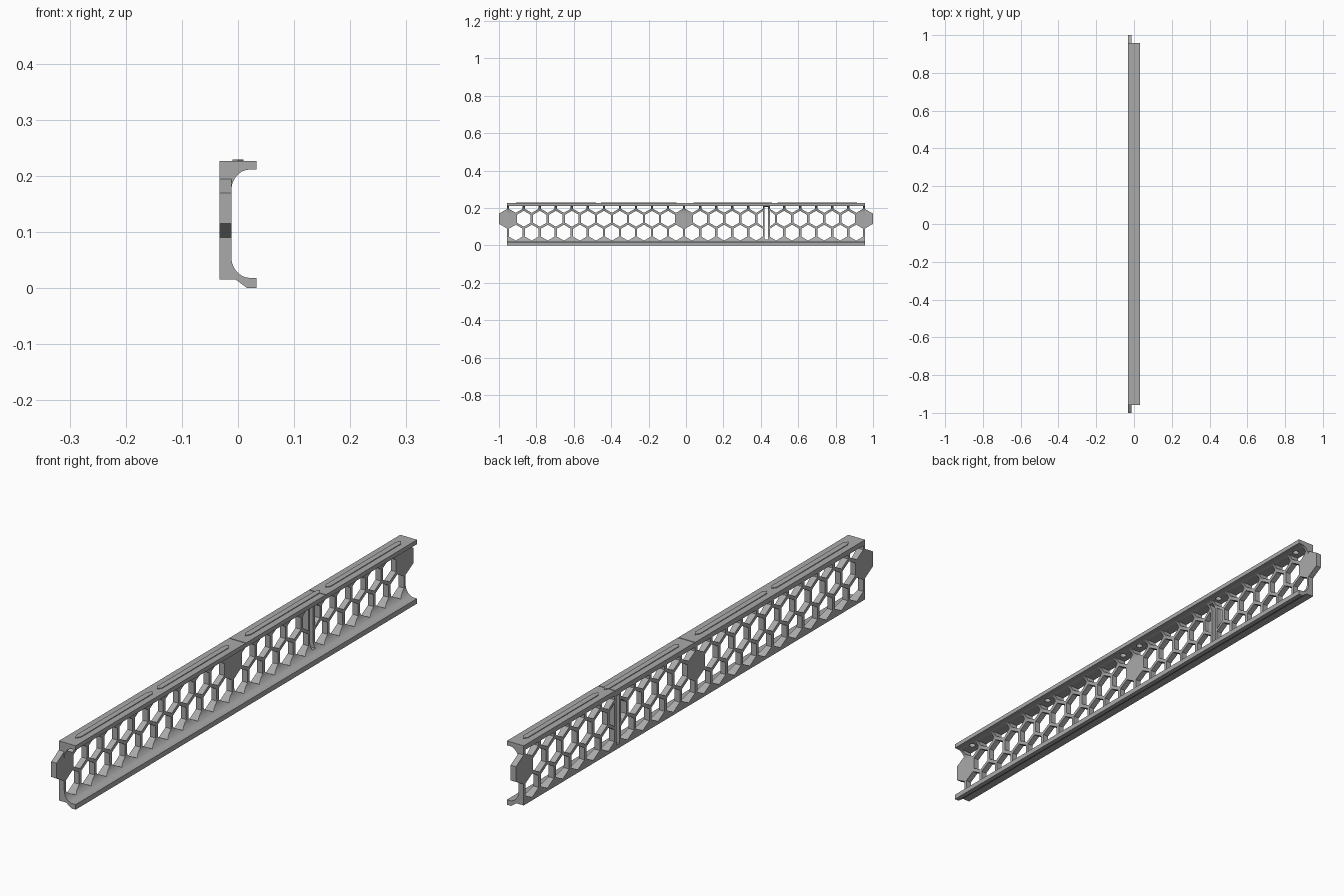
import bpy
import bmesh
import math
from mathutils import Vector

if "Cube" in bpy.data.objects:
    bpy.data.objects.remove(bpy.data.objects["Cube"])

PITCH = 0.0857           # spacing of the honeycomb
ROW = PITCH * math.sqrt(3) / 2
END = 0.953              # centre of the end hexagons
MID_Z = 0.142            # height of the upper full row
HALF = 0.957             # half length of the rail
BACK, FRONT = -0.033, -0.012
TOP = 0.2265

grey = bpy.data.materials.new("light grey plastic")
grey.use_nodes = True
colour = (0.4, 0.4, 0.4, 1)
grey.diffuse_color = colour
grey.node_tree.nodes["Principled BSDF"].inputs["Base Color"].default_value = colour


def prism(bm, points, offset):
    """Extrude a closed outline of 3D points along an offset."""
    face = bm.faces.new([bm.verts.new(p) for p in points])
    new = bmesh.ops.extrude_face_region(bm, geom=[face])["geom"]
    verts = [v for v in new if isinstance(v, bmesh.types.BMVert)]
    bmesh.ops.translate(bm, verts=verts, vec=Vector(offset))


def box(bm, x0, x1, y0, y1, z0, z1):
    prism(bm, [(x0, y0, z0), (x1, y0, z0), (x1, y1, z0), (x0, y1, z0)], (0, 0, z1 - z0))


def hexagon(y, z, inradius):
    r = inradius / math.cos(math.pi / 6)
    angles = [math.radians(30 + 60 * i) for i in range(6)]
    return [(y + r * math.cos(a), z + r * math.sin(a)) for a in angles]


def make(name, bm):
    bmesh.ops.recalc_face_normals(bm, faces=bm.faces)
    mesh = bpy.data.meshes.new(name)
    bm.to_mesh(mesh)
    bm.free()
    mesh.materials.append(grey)
    obj = bpy.data.objects.new(name, mesh)
    bpy.context.collection.objects.link(obj)
    return obj


def cut(obj, bm):
    """Subtract a temporary cutter and keep the result."""
    cutter = make("cutter", bm)
    cutter.hide_render = True
    mod = obj.modifiers.new("cut", "BOOLEAN")
    mod.operation, mod.solver, mod.object = "DIFFERENCE", "EXACT", cutter
    graph = bpy.context.evaluated_depsgraph_get()
    result = bpy.data.meshes.new_from_object(obj.evaluated_get(graph))
    obj.modifiers.clear()
    obj.data = result
    bpy.data.objects.remove(cutter)


# C-shaped rail with rounded inner corners
def fillet(cz, sign):
    arc = [math.pi / 2 * i / 10 for i in range(11)]
    return [(0.021 - 0.033 * math.sin(a), cz + sign * 0.038 * math.cos(a)) for a in arc]


outline = [(0.033, 0), (0.016, 0), (-0.004, 0.015), (BACK, 0.015), (BACK, TOP),
           (0.033, TOP), (0.033, 0.211)]
outline += fillet(0.173, 1) + fillet(0.056, -1)[::-1] + [(0.033, 0.018)]
bm = bmesh.new()
prism(bm, [(x, -HALF, z) for x, z in outline], (0, 2 * HALF, 0))
rail = make("honeycomb_rail", bm)

# Honeycomb openings: the long part starts at -y, the short part at +y
SPLIT_A, SPLIT_B = 0.411, 0.448
bm = bmesh.new()


def cell(y, z, low, high):
    pts = [(min(max(py, low), high), min(pz, 0.209))
           for py, pz in hexagon(y, z, 0.0367)]
    prism(bm, [(-0.06, py, pz) for py, pz in pts], (0.12, 0, 0))


for side, count, solid in ((-1, 16, (0, 11)), (1, 6, (0,))):
    low, high = (-1, SPLIT_A) if side < 0 else (SPLIT_B, 1)
    for k in range(count + 1):
        y = side * (END - k * PITCH)
        if k not in solid:
            cell(y, MID_Z, low, high)
        if k < count:
            y -= side * PITCH / 2
            cell(y, MID_Z - ROW, low, high)
            cell(y, MID_Z + ROW, low, high)

# Narrow window between the two joining bars, and seams across the top
box(bm, -0.06, 0.06, 0.421, 0.438, 0.03, 0.205)
for y in (-0.003, 0.445):
    box(bm, -0.06, 0.06, y - 0.0015, y + 0.0015, 0.224, 0.24)
cut(rail, bm)

# Blind round holes in the underside of the top flange
bm = bmesh.new()
for y in (-0.9, -0.48, -0.06, 0.03, 0.47, 0.9):
    ring = [math.tau * i / 24 for i in range(24)]
    prism(bm, [(0.011 * math.cos(a), y + 0.011 * math.sin(a), 0.19) for a in ring],
          (0, 0, 0.032))
cut(rail, bm)

# Solid hexagon tabs at both ends
parts = [rail]
for name, side in (("front_end_tab", -1), ("back_end_tab", 1)):
    bm = bmesh.new()
    prism(bm, [(BACK, y, z) for y, z in hexagon(side * END, MID_Z, 1 - END)],
          (FRONT - BACK, 0, 0))
    parts.append(make(name, bm))

# Long raised strips with tapered ends on the top
for i, (y0, y1) in enumerate(((-0.91, -0.48), (-0.455, -0.05), (0.04, 0.46), (0.49, 0.915))):
    bm = bmesh.new()
    w, t = 0.01, 0.015
    prism(bm, [(0, y0, TOP), (w, y0 + t, TOP), (w, y1 - t, TOP),
               (0, y1, TOP), (-w, y1 - t, TOP), (-w, y0 + t, TOP)], (0, 0, 0.0025))
    parts.append(make("top_strip_%d" % (i + 1), bm))

# Smooth the rounded corners, keep the rest crisp
bpy.ops.object.select_all(action="DESELECT")
for obj in parts:
    obj.select_set(True)
bpy.context.view_layer.objects.active = rail
bpy.ops.object.shade_smooth_by_angle(angle=math.radians(30))
